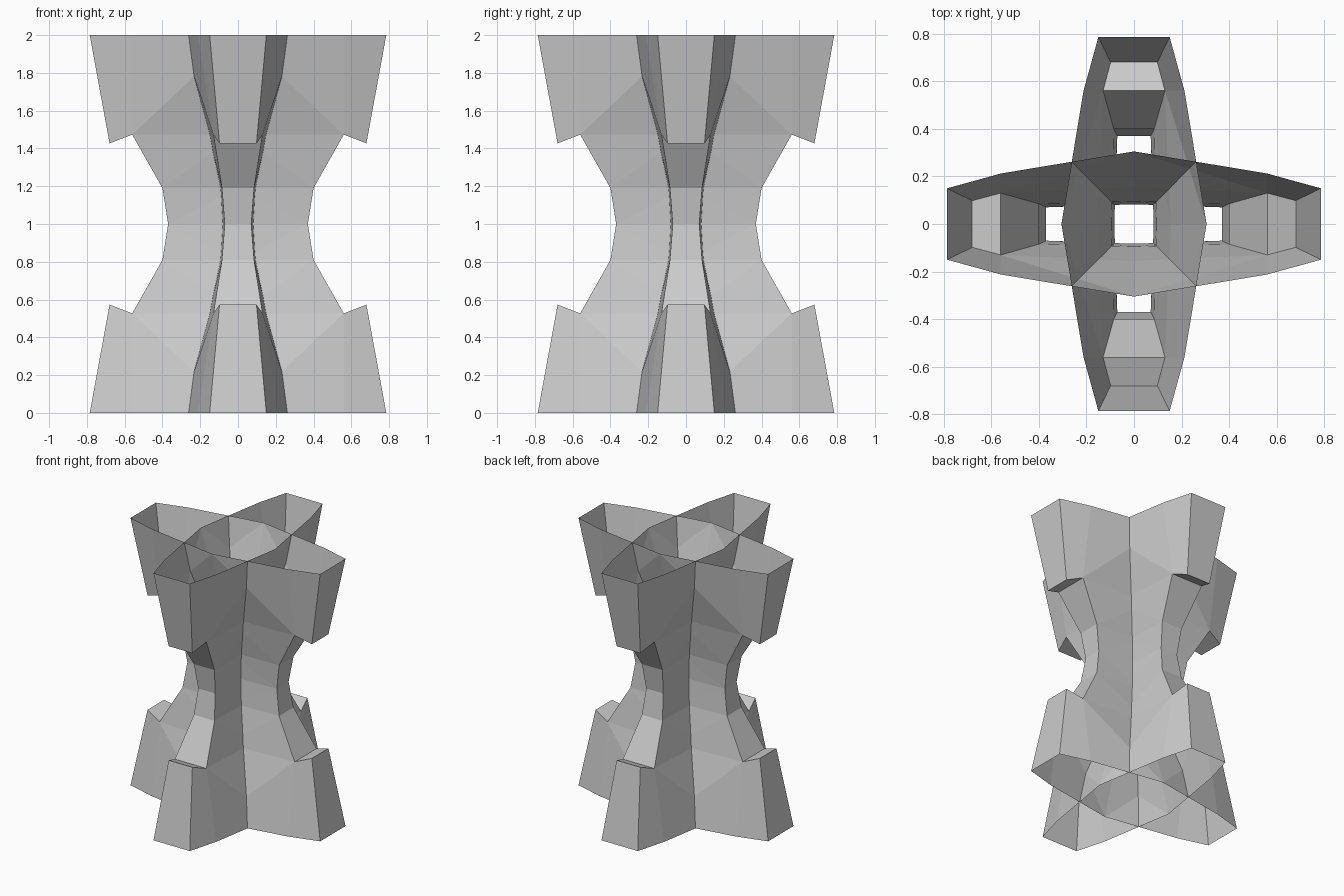
import bpy, math

if "Cube" in bpy.data.objects:
    bpy.data.objects.remove(bpy.data.objects["Cube"])

# Profile down the arm end: (x, half width, height above middle)
END = [(0.785, 0.15, 1.0), (0.68, 0.098, 0.427), (0.56, 0.13, 0.473),
       (0.40, 0.085, 0.19), (0.37, 0.07, 0.0)]
# Half width on the centre line: (half width, height above middle)
MID = [(0.305, 1.0), (0.155, 0.473), (0.095, 0.19), (0.083, 0.0)]
SHOULDER = (0.56, 0.212, 1.0)


def make_shell(name, angle):
    """One eighth of a flared hollow shell, mirrored on all axes."""
    verts, faces = [], []

    def add(p):
        verts.append(p)
        return len(verts) - 1

    rim = [add(p) for p in END]
    axis = [add((x, 0, z)) for x, w, z in END]
    mid = [add((0, w, z)) for w, z in MID]
    shoulder = add(SHOULDER)
    # end wall, step and neck end
    for i in range(4):
        faces.append((rim[i], axis[i], axis[i + 1], rim[i + 1]))
    # side wall: flap, then rows down to the waist
    faces.append((shoulder, rim[0], rim[1], rim[2]))
    outer = [shoulder] + rim[2:]
    for i in range(3):
        faces.append((mid[i], outer[i], outer[i + 1]))
        faces.append((mid[i], outer[i + 1], mid[i + 1]))

    me = bpy.data.meshes.new(name)
    me.from_pydata(verts, [], faces)
    ob = bpy.data.objects.new(name, me)
    bpy.context.collection.objects.link(ob)
    ob.location.z = 1
    ob.rotation_euler.z = angle
    m = ob.modifiers.new("mirror", 'MIRROR')
    m.use_axis = (True, True, True)
    m.merge_threshold = 0.001
    return ob


# Two identical shells crossing at right angles
make_shell("side_to_side_shell", 0)
make_shell("front_to_back_shell", math.pi / 2)
